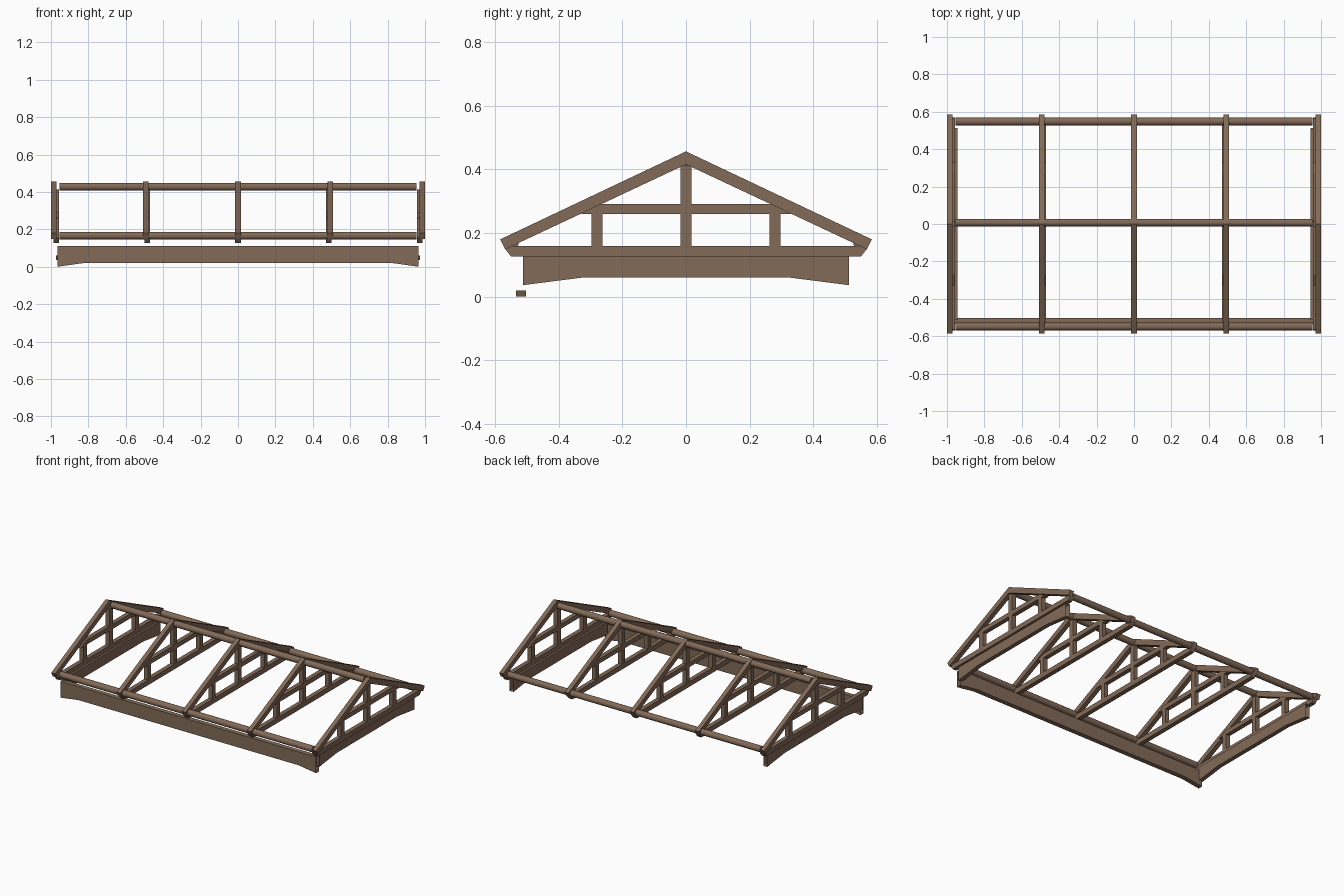
import bpy, bmesh, math
from mathutils import Vector

if "Cube" in bpy.data.objects:
    bpy.data.objects.remove(bpy.data.objects["Cube"])

wood = bpy.data.materials.new("brown timber")
wood.diffuse_color = (0.225, 0.145, 0.097, 1)
wood.use_nodes = True
wood.node_tree.nodes["Principled BSDF"].inputs["Base Color"].default_value = wood.diffuse_color


def finish(name, bm):
    mesh = bpy.data.meshes.new(name)
    bm.to_mesh(mesh)
    bm.free()
    mesh.materials.append(wood)
    ob = bpy.data.objects.new(name, mesh)
    bpy.context.collection.objects.link(ob)
    return ob


def prism(name, profile, axis, lo, hi, open_ends=False):
    """Extrude a (horizontal, z) profile along 'x' or 'y'."""
    place = (lambda h, z, d: (d, h, z)) if axis == 'x' else (lambda h, z, d: (h, d, z))
    bm = bmesh.new()
    face = bm.faces.new([bm.verts.new(place(h, z, lo)) for h, z in profile])
    ext = bmesh.ops.extrude_face_region(bm, geom=[face])
    verts = [v for v in ext['geom'] if isinstance(v, bmesh.types.BMVert)]
    bmesh.ops.translate(bm, verts=verts, vec=Vector(place(0, 0, hi - lo)))
    bmesh.ops.recalc_face_normals(bm, faces=bm.faces)
    if open_ends:  # the beams have no end caps
        i = 1 if axis == 'x' else 0
        bm.normal_update()
        ends = [f for f in bm.faces if abs(f.normal[i]) > 0.95]
        bmesh.ops.delete(bm, geom=ends, context='FACES')
    return finish(name, bm)


def rect(a, b, z0, z1):
    return [(a, z0), (b, z0), (b, z1), (a, z1)]


def haunched(half, inner, z_end, z_mid, z_top):
    return [(-half, z_end), (-inner, z_mid), (inner, z_mid), (half, z_end),
            (half, z_top), (-half, z_top)]


# profiles of the truss parts, looking along x
RAFTERS = [(0, 0.457), (-0.585, 0.18), (-0.569, 0.149), (0, 0.416),
           (0.569, 0.149), (0.585, 0.18)]
CHORD = [(-0.55, 0.126), (0.55, 0.126), (0.57, 0.151), (0.565, 0.16),
         (-0.565, 0.16), (-0.57, 0.151)]
COLLAR = [(-0.33, 0.26), (0.33, 0.26), (0.27, 0.291), (-0.27, 0.291)]

# five trusses; the webs sit slightly inward of the rafters
W = 0.015
for i in range(-2, 3):
    n = i + 3
    xr, xw = i * 0.4925, i * 0.486
    prism(f"rafters_{n}", RAFTERS, 'x', xr - W, xr + W)
    prism(f"bottom_chord_{n}", CHORD, 'x', xw - W, xw + W)
    prism(f"collar_beam_{n}", COLLAR, 'x', xw - W, xw + W)
    prism(f"king_post_{n}", rect(-0.017, 0.017, 0.16, 0.412), 'x', xw - W, xw + W)
    for s, side in ((-1, "front"), (1, "back")):
        prism(f"{side}_queen_post_{n}", rect(s * 0.28 - 0.017, s * 0.28 + 0.017, 0.16, 0.26),
              'x', xw - W, xw + W)

# round ridge and eave poles
for name, y, z in (("ridge_pole", 0.007, 0.428), ("front_eave_pole", -0.548, 0.166),
                   ("back_eave_pole", 0.548, 0.166)):
    bpy.ops.mesh.primitive_cylinder_add(vertices=16, radius=0.021, depth=1.91,
                                        location=(0, y, z), rotation=(0, math.pi / 2, 0))
    pole = bpy.context.object
    pole.name = name
    pole.data.materials.append(wood)
    bpy.ops.object.shade_smooth_by_angle()

# haunched beams: one at the front, one under each gable
prism("front_beam", haunched(0.965, 0.83, 0.0, 0.019, 0.11), 'y', -0.535, -0.503, True)
for s, side in ((-1, "left"), (1, "right")):
    prism(f"{side}_beam", haunched(0.513, 0.325, 0.036, 0.06, 0.13), 'x',
          *sorted((s * 0.943, s * 0.972)), True)
